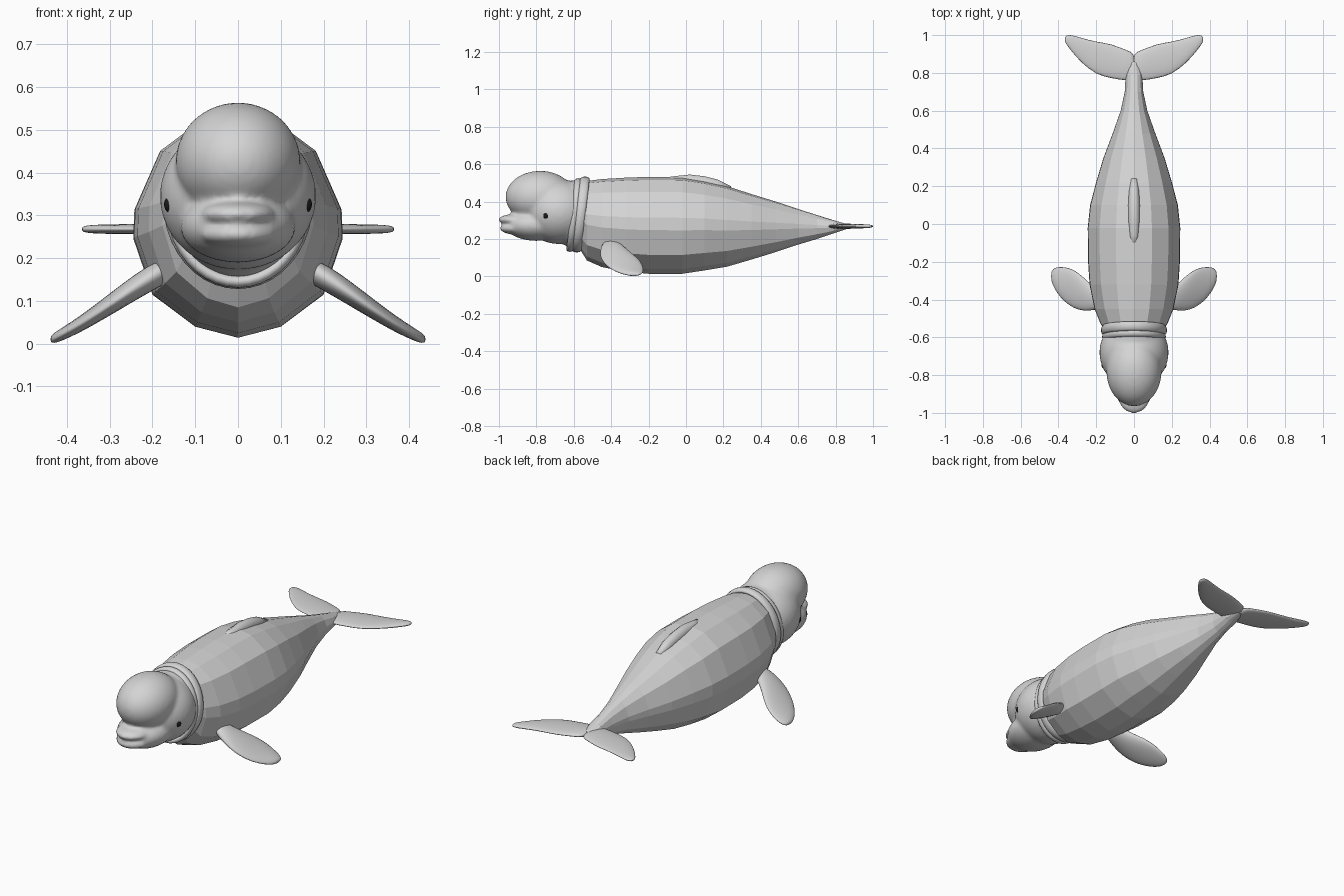
import bpy, bmesh, math
from mathutils import Matrix


def material(name, rgb):
    m = bpy.data.materials.new(name)
    m.diffuse_color = (*rgb, 1)
    return m


SKIN = material("pale grey", (0.66, 0.66, 0.66))
DARK = material("eye black", (0.012, 0.012, 0.012))


def finish(name, bm, mat, smooth=True):
    bmesh.ops.recalc_face_normals(bm, faces=bm.faces)
    me = bpy.data.meshes.new(name)
    bm.to_mesh(me)
    bm.free()
    me.materials.append(mat)
    for p in me.polygons:
        p.use_smooth = smooth
    ob = bpy.data.objects.new(name, me)
    bpy.context.collection.objects.link(ob)
    return ob


def loft(name, rings, mat, smooth=True, closed=False):
    bm = bmesh.new()
    vr = [[bm.verts.new(p) for p in r] for r in rings]
    n = len(vr[0])
    pairs = list(zip(vr, vr[1:])) + ([(vr[-1], vr[0])] if closed else [])
    for a, b in pairs:
        for i in range(n):
            j = (i + 1) % n
            bm.faces.new((a[i], a[j], b[j], b[i]))
    if not closed:
        bm.faces.new(vr[0])
        bm.faces.new(vr[-1])
    return finish(name, bm, mat, smooth)


def circle(n):
    return [(math.cos(2 * math.pi * i / n), math.sin(2 * math.pi * i / n)) for i in range(n)]


def mirror(ob):
    ob.modifiers.new("mirror", 'MIRROR').use_mirror_merge = False


def subdivide(ob, level):
    s = ob.modifiers.new("subdivide", 'SUBSURF')
    s.levels = s.render_levels = level


# faceted body: (y, bottom, top, half width)
half = [(0, -1), (0.4, -0.9), (0.8, -0.61), (0.98, -0.1), (0.97, 0.16),
        (0.73, 0.69), (0.38, 0.94), (0, 1)]
profile = half + [(-x, z) for x, z in half[-2:0:-1]]
stations = [(-0.57, 0.15, 0.50, 0.15), (-0.53, 0.085, 0.51, 0.18), (-0.45, 0.05, 0.52, 0.213),
            (-0.32, 0.025, 0.528, 0.24), (-0.2, 0.014, 0.532, 0.248), (-0.02, 0.014, 0.53, 0.25),
            (0.1, 0.032, 0.51, 0.237), (0.22, 0.052, 0.482, 0.205), (0.35, 0.09, 0.44, 0.165),
            (0.48, 0.13, 0.4, 0.115), (0.6, 0.17, 0.36, 0.072), (0.7, 0.2, 0.328, 0.05),
            (0.79, 0.23, 0.3, 0.045), (0.86, 0.253, 0.28, 0.022)]
loft("body", [[(x * w, y, (b + t) / 2 + z * (t - b) / 2) for x, z in profile]
              for y, b, t, w in stations], SKIN, False)

# low ridge on the back: (y, half width, centre z, half height)
ridge = [(-0.12, 0.012, 0.518, 0.01), (-0.06, 0.026, 0.515, 0.022), (0.02, 0.032, 0.51, 0.036),
         (0.1, 0.032, 0.5, 0.037), (0.17, 0.028, 0.485, 0.034), (0.24, 0.016, 0.468, 0.015)]
loft("back_ridge", [[(c * w, y, z + s * h) for c, s in circle(10)] for y, w, z, h in ridge], SKIN)


# flat fins: (x, front y, rear y, centre z, half thickness)
def fin(name, sections):
    ob = loft(name, [[(x, (f + r) / 2 + c * (r - f) / 2, z + s * t) for c, s in circle(12)]
                     for x, f, r, z, t in sections], SKIN)
    mirror(ob)
    subdivide(ob, 1)


fin("front_flipper", [(0.15, -0.44, -0.35, 0.18, 0.032), (0.21, -0.46, -0.335, 0.152, 0.034),
                      (0.27, -0.465, -0.275, 0.112, 0.03), (0.32, -0.45, -0.235, 0.078, 0.025),
                      (0.37, -0.415, -0.223, 0.045, 0.02), (0.41, -0.365, -0.225, 0.023, 0.016),
                      (0.43, -0.325, -0.237, 0.013, 0.013), (0.439, -0.295, -0.255, 0.01, 0.007)])
fin("tail_fluke", [(-0.01, 0.76, 0.908, 0.268, 0.016), (0.045, 0.755, 0.925, 0.268, 0.016),
                   (0.12, 0.768, 0.958, 0.268, 0.014), (0.2, 0.786, 0.968, 0.268, 0.013),
                   (0.28, 0.852, 0.988, 0.268, 0.012), (0.33, 0.912, 1.003, 0.268, 0.011),
                   (0.355, 0.945, 1.002, 0.268, 0.009), (0.366, 0.965, 0.99, 0.268, 0.005)])

# head: overlapping ellipsoids fused into one smooth skin
lumps = [((0, -0.78, 0.425), (0.146, 0.185, 0.139)),    # melon
         ((0, -0.775, 0.46), (0.125, 0.15, 0.104)),     # brow
         ((0, -0.68, 0.345), (0.183, 0.19, 0.172)),     # skull
         ((0, -0.6, 0.333), (0.16, 0.13, 0.18)),        # neck
         ((0, -0.80, 0.275), (0.135, 0.165, 0.085)),    # jaw
         ((0, -0.90, 0.303), (0.088, 0.103, 0.032)),    # upper lip
         ((0, -0.895, 0.256), (0.092, 0.1, 0.034))]     # lower lip
bm = bmesh.new()
for loc, size in lumps:
    bmesh.ops.create_uvsphere(bm, u_segments=40, v_segments=24, radius=1,
                              matrix=Matrix.Translation(loc) @ Matrix.Diagonal((*size, 1)))
head = finish("head", bm, SKIN)
fuse = head.modifiers.new("fuse", 'REMESH')
fuse.mode = 'VOXEL'
fuse.voxel_size = 0.01
fuse.use_smooth_shade = True
soften = head.modifiers.new("soften", 'SMOOTH')
soften.factor = 0.5
soften.iterations = 7

# neck collar: two leaning bands side by side
for name, y0, width, grow in (("collar_front", -0.598, 0.02, 0.0), ("collar_rear", -0.562, 0.026, 0.006)):
    rings = []
    for cx, cz in circle(40):
        rings.append([(cx * (0.155 + grow + a * 0.014), y0 + b * width + cz * 0.022,
                       0.328 + grow / 2 + cz * (0.183 + grow + a * 0.014)) for a, b in circle(10)])
    loft(name, rings, SKIN, True, True)

# eyes
bm = bmesh.new()
bmesh.ops.create_uvsphere(bm, u_segments=16, v_segments=10, radius=1,
                          matrix=Matrix.Translation((0.159, -0.745, 0.326)) @ Matrix.Diagonal((0.014, 0.019, 0.02, 1)))
mirror(finish("eye", bm, DARK))
